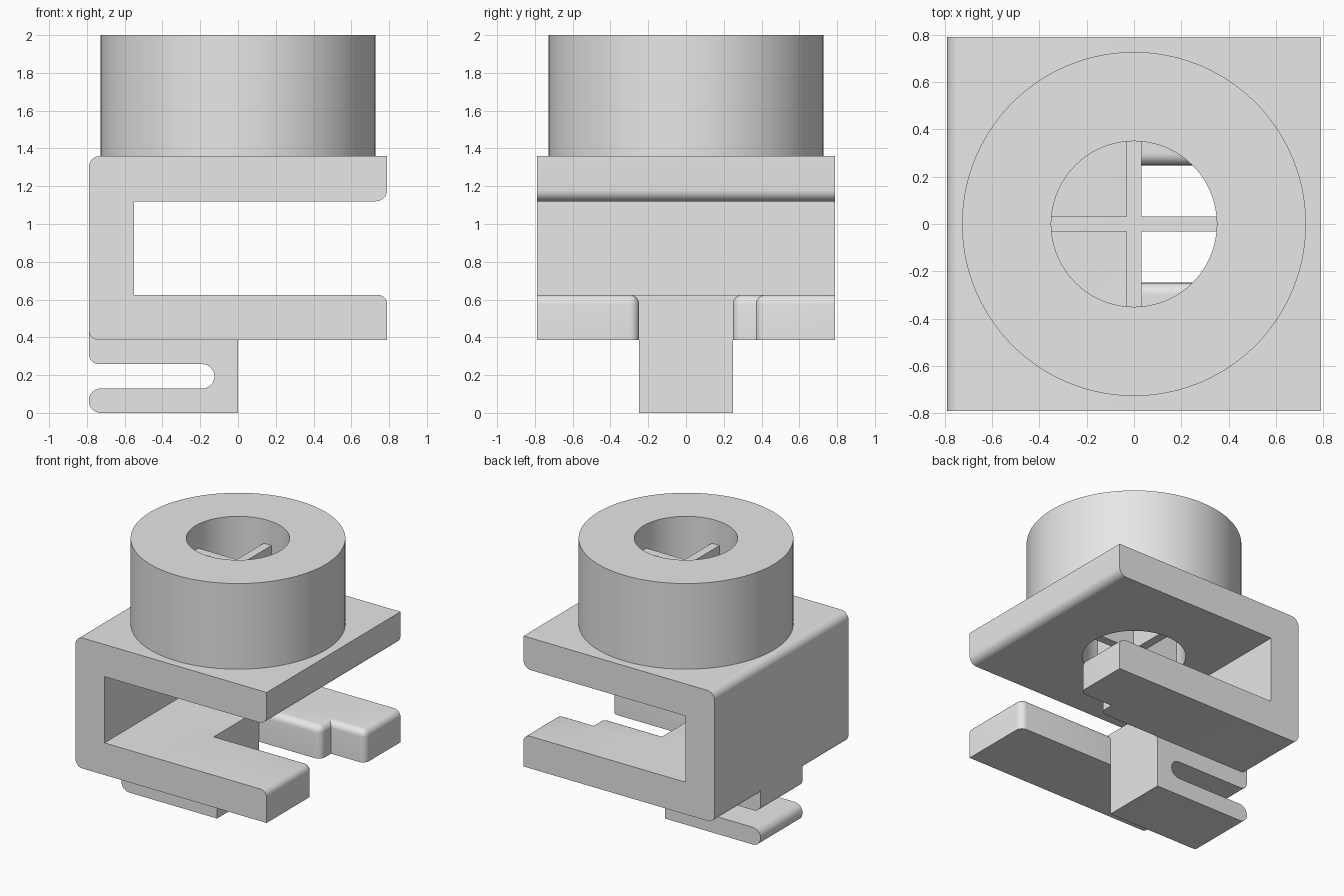
import bpy, bmesh, math
from mathutils import Vector

if "Cube" in bpy.data.objects:
    bpy.data.objects.remove(bpy.data.objects["Cube"])

mat = bpy.data.materials.new("light_grey")
mat.diffuse_color = (0.8, 0.8, 0.8, 1)
mat.use_nodes = True
mat.node_tree.nodes["Principled BSDF"].inputs["Base Color"].default_value = mat.diffuse_color


def rounded(corners, steps=8):
    """Corners are (u, v) or (u, v, radius); returns the filleted outline."""
    pts, n = [], len(corners)
    for i, c in enumerate(corners):
        p = Vector(c[:2])
        r = c[2] if len(c) > 2 else 0
        if not r:
            pts.append(p)
            continue
        a = (Vector(corners[i - 1][:2]) - p).normalized()
        b = (Vector(corners[(i + 1) % n][:2]) - p).normalized()
        centre = p + (a + b) * r          # all corners are square
        for k in range(steps + 1):
            t = k / steps * math.pi / 2
            pts.append(centre - b * r * math.cos(t) - a * r * math.sin(t))
    return pts


def prism(name, outline, axis, lo, hi):
    """Extrude an outline along y (outline in x, z) or z (outline in x, y)."""
    bm = bmesh.new()
    place = (lambda p: (p[0], lo, p[1])) if axis == "y" else (lambda p: (p[0], p[1], lo))
    face = bm.faces.new([bm.verts.new(place(p)) for p in outline])
    new = bmesh.ops.extrude_face_region(bm, geom=[face])["geom"]
    shift = (0, hi - lo, 0) if axis == "y" else (0, 0, hi - lo)
    bmesh.ops.translate(bm, verts=[v for v in new if isinstance(v, bmesh.types.BMVert)], vec=shift)
    bmesh.ops.recalc_face_normals(bm, faces=bm.faces)
    mesh = bpy.data.meshes.new(name)
    bm.to_mesh(mesh)
    bm.free()
    obj = bpy.data.objects.new(name, mesh)
    bpy.context.collection.objects.link(obj)
    mesh.materials.append(mat)
    return obj


def activate(obj):
    bpy.ops.object.select_all(action="DESELECT")
    obj.select_set(True)
    bpy.context.view_layer.objects.active = obj


def combine(obj, other, operation):
    activate(obj)
    mod = obj.modifiers.new("combine", "BOOLEAN")
    mod.operation, mod.object, mod.solver = operation, other, "EXACT"
    bpy.ops.object.modifier_apply(modifier=mod.name)
    bpy.data.objects.remove(other)


def circle(r, n=96):
    return [(r * math.cos(2 * math.pi * i / n), r * math.sin(2 * math.pi * i / n)) for i in range(n)]


W, LOW, TOP = 0.79, 0.385, 0.625      # half width, lower jaw bottom and top
GAP, R = 0.248, 0.05                  # half gap between the fingers, fillet


def finger(name, outline, upright):
    """Jaw finger with softened top, tip and inner edges."""
    obj = prism(name, outline, "z", LOW, TOP)
    bm = bmesh.new()
    bm.from_mesh(obj.data)
    edges = []
    for e in bm.edges:
        a, b = (v.co for v in e.verts)
        m = (a + b) / 2
        top = min(a.z, b.z) > TOP - 0.001 and m.x > -0.15 and abs(m.y) < W - 0.01
        side = abs(a.z - b.z) > 0.1 and any(math.hypot(m.x - x, m.y - y) < 0.01 for x, y in upright)
        if top or side:
            edges.append(e)
    bmesh.ops.bevel(bm, geom=edges, offset=R, offset_type="OFFSET", segments=6,
                    profile=0.5, affect="EDGES", clamp_overlap=True)
    bm.to_mesh(obj.data)
    bm.free()
    return obj


# C-shaped bracket: upper jaw, spine and the root of the lower jaw
bracket = prism("bracket", rounded([
    (-W, LOW, 0.055), (0, LOW), (0, TOP), (-0.55, TOP), (-0.55, 1.12),
    (W, 1.12, 0.06), (W, 1.36), (-W, 1.36, 0.06)]), "y", -W, W)

# two fingers of the lower jaw, the rear one stepped
front = finger("front_finger", [(-0.2, -W), (W, -W), (W, -GAP), (-0.2, -GAP)], [(W, -GAP)])
rear = finger("rear_finger", [(-0.2, W), (W, W), (W, 0.37), (0.51, 0.37), (0.51, GAP), (-0.2, GAP)],
              [(W, 0.37), (0.51, GAP)])
combine(bracket, front, "UNION")
combine(bracket, rear, "UNION")
combine(bracket, prism("bore_cutter", circle(0.35), "z", 1.0, 1.5), "DIFFERENCE")

# round collar with a bore
collar = prism("collar", circle(0.727), "z", 1.36, 2.0)
combine(collar, prism("bore_cutter", circle(0.35), "z", 1.2, 2.2), "DIFFERENCE")

# cross-shaped divider inside the bore
t, e = 0.032, 0.355
divider = prism("cross_divider", [
    (t, t), (t, e), (-t, e), (-t, t), (-e, t), (-e, -t),
    (-t, -t), (-t, -e), (t, -e), (t, -t), (e, -t), (e, t)], "z", 1.15, 1.82)

# slotted spring clip under the bracket
clip = prism("spring_clip", rounded([
    (-W, 0, 0.064), (0, 0), (0, LOW), (-0.73, LOW), (-0.73, 0.45), (-W, 0.45),
    (-W, 0.258, 0.055), (-0.125, 0.258, 0.064), (-0.125, 0.129, 0.064), (-W, 0.129, 0.064)]),
    "y", -GAP, GAP)

for obj in (bracket, collar, divider, clip):
    activate(obj)
    bpy.ops.object.shade_smooth_by_angle(angle=math.radians(30))
